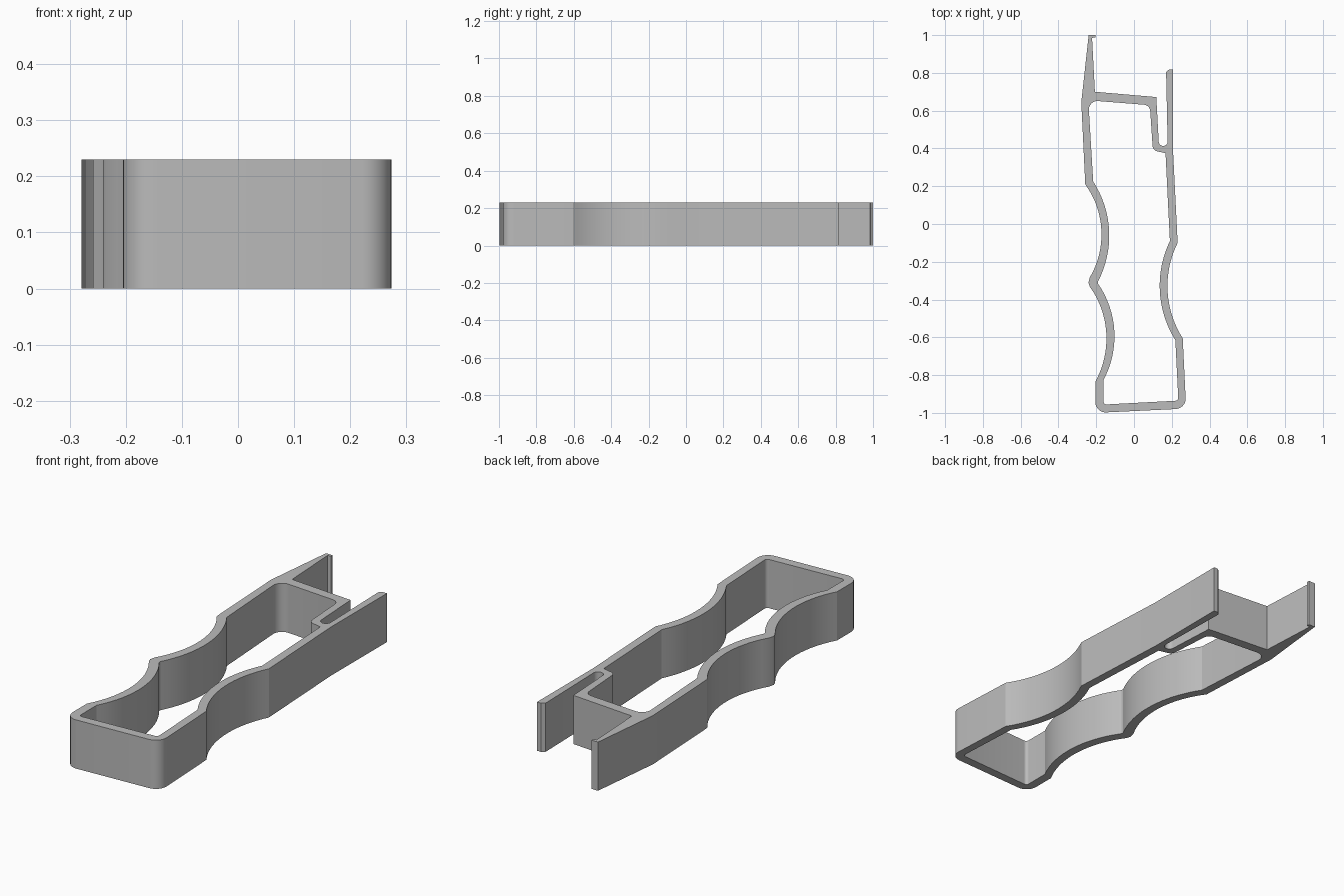
import bpy, bmesh, math
from mathutils import Vector

HEIGHT = 0.23

cube = bpy.data.objects.get("Cube")
if cube:
    bpy.data.objects.remove(cube, do_unlink=True)


def arc(a, mid, b, steps=16):
    """Points on the circle through a, mid and b, from a to b (under half a turn)."""
    a, mid, b = Vector(a), Vector(mid), Vector(b)
    u, v = mid - a, b - a
    d = 2 * u.cross(v)
    c = a + Vector((v.y * u.length_squared - u.y * v.length_squared,
                    u.x * v.length_squared - v.x * u.length_squared)) / d
    r = (a - c).length
    start = math.atan2(a.y - c.y, a.x - c.x)
    sweep = math.atan2((a - c).cross(b - c), (a - c).dot(b - c))
    return [(c.x + r * math.cos(start + sweep * i / steps),
             c.y + r * math.sin(start + sweep * i / steps)) for i in range(steps + 1)]


def rounded(points, steps=8):
    """Replace corners given as (x, y, radius) by fillets."""
    out = []
    for i, p in enumerate(points):
        here = Vector(p[:2])
        if len(p) < 3:
            out.append(here)
            continue
        before = (Vector(points[i - 1][:2]) - here).normalized()
        after = (Vector(points[(i + 1) % len(points)][:2]) - here).normalized()
        half = before.angle(after) / 2
        reach = p[2] / math.tan(half)
        middle = here + (before + after).normalized() * (p[2] / math.sin(half) - p[2])
        out += [Vector(q) for q in arc(here + before * reach, middle, here + after * reach, steps)]
    return out


# Outside edge: left prong, crossbar, slot, right prong, then round the frame
outside = [(-0.24, 1.0), (-0.205, 1.0), (-0.205, 0.988), (-0.222, 0.985),
           (-0.207, 0.70), (0.118, 0.672)]
outside += arc((0.131, 0.434), (0.155, 0.413), (0.178, 0.434), 12)
outside += [(0.17, 0.805), (0.185, 0.817), (0.207, 0.817), (0.206, 0.40)]
outside += arc((0.231, -0.10), (0.177, -0.33), (0.258, -0.605))
outside += [(0.276, -0.977, 0.055), (-0.205, -1.0, 0.055)]
outside += arc((-0.205, -0.835), (-0.146, -0.62), (-0.235, -0.33))
outside += [(-0.241, -0.31)]
outside += arc((-0.235, -0.285), (-0.172, -0.06), (-0.258, 0.21))
outside += [(-0.279, 0.645)]

# Inside edge of the frame
inside = [(-0.242, 0.655, 0.045), (0.084, 0.629, 0.035), (0.10, 0.39, 0.03), (0.167, 0.375)]
inside += arc((0.19, -0.09), (0.136, -0.34), (0.219, -0.615))
inside += [(0.235, -0.935, 0.015), (-0.161, -0.956, 0.015)]
inside += arc((-0.161, -0.825), (-0.104, -0.62), (-0.191, -0.315))
inside += arc((-0.191, -0.305), (-0.131, -0.06), (-0.216, 0.225))

# Fill between the two edges and extrude
bm = bmesh.new()
edges = []
for loop in (outside, inside):
    verts = [bm.verts.new((p.x, p.y, 0)) for p in rounded(loop)]
    edges += [bm.edges.new((verts[i - 1], verts[i])) for i in range(len(verts))]
bmesh.ops.triangle_fill(bm, use_beauty=True, edges=edges, normal=(0, 0, 1))
ext = bmesh.ops.extrude_face_region(bm, geom=bm.faces[:], use_keep_orig=True)
top = [g for g in ext["geom"] if isinstance(g, bmesh.types.BMVert)]
bmesh.ops.translate(bm, verts=top, vec=(0, 0, HEIGHT))
bmesh.ops.recalc_face_normals(bm, faces=bm.faces[:])

mesh = bpy.data.meshes.new("clip_frame")
bm.to_mesh(mesh)
bm.free()
frame = bpy.data.objects.new("clip_frame", mesh)
bpy.context.collection.objects.link(frame)

# Plain grey
grey = bpy.data.materials.new("plain_grey")
grey.use_nodes = True
grey.diffuse_color = (0.5, 0.5, 0.5, 1)
grey.node_tree.nodes["Principled BSDF"].inputs["Base Color"].default_value = (0.5, 0.5, 0.5, 1)
mesh.materials.append(grey)

bpy.ops.object.select_all(action="DESELECT")
frame.select_set(True)
bpy.context.view_layer.objects.active = frame
bpy.ops.object.shade_smooth_by_angle(angle=math.radians(25))
